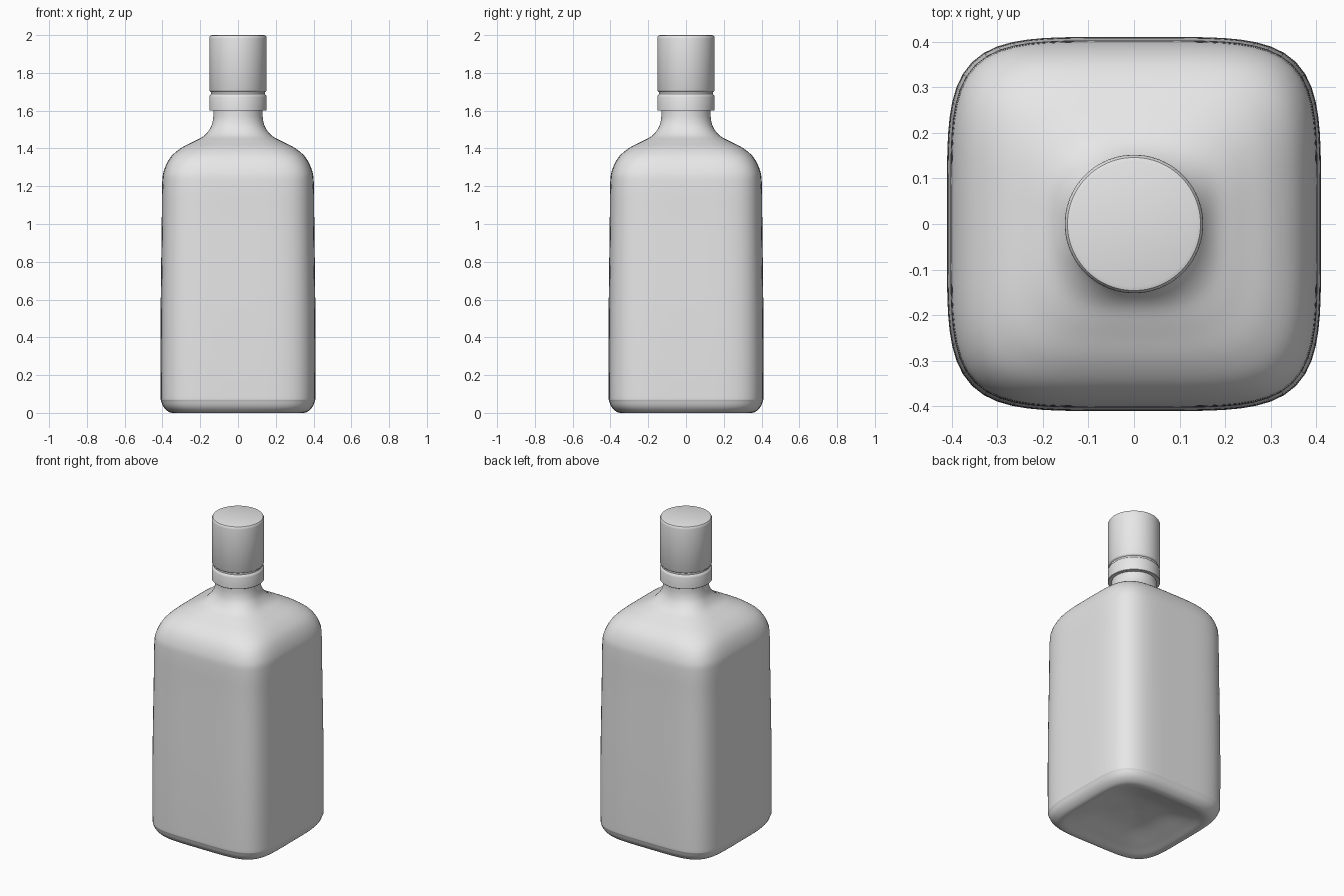
import bpy, bmesh
from math import cos, sin, pi, radians
from mathutils import Vector

cube = bpy.data.objects.get("Cube")
if cube:
    bpy.data.objects.remove(cube, do_unlink=True)

SEGMENTS = 96

grey = bpy.data.materials.new("plain grey")
grey.use_nodes = True
grey.diffuse_color = (0.8, 0.8, 0.8, 1)
grey.node_tree.nodes["Principled BSDF"].inputs["Base Color"].default_value = grey.diffuse_color


def smooth_profile(points, steps):
    """Catmull-Rom curve through the profile points."""
    pts = [Vector(p) for p in points]
    out = []
    for i in range(len(pts) - 1):
        a, b, c, d = (pts[max(0, min(j, len(pts) - 1))] for j in range(i - 1, i + 3))
        for k in range(steps):
            t = k / steps
            out.append(b + (c - a) * t / 2
                       + (a * 2 - b * 5 + c * 4 - d) * t**2 / 2
                       + (b * 3 - a - c * 3 + d) * t**3 / 2)
    return out + [pts[-1]]


def ring_loft(name, profile):
    """Loft (half width, z, roundness) rings; roundness 2 is a circle, higher is squarer."""
    bm = bmesh.new()
    rings = []
    for w, z, n in profile:
        ring = []
        for i in range(SEGMENTS):
            a = 2 * pi * i / SEGMENTS
            r = w / (abs(cos(a))**n + abs(sin(a))**n)**(1 / n)
            ring.append(bm.verts.new((r * cos(a), r * sin(a), z)))
        rings.append(ring)
    for low, high in zip(rings, rings[1:]):
        for i in range(SEGMENTS):
            j = (i + 1) % SEGMENTS
            bm.faces.new((low[i], low[j], high[j], high[i]))
    bm.faces.new(rings[0][::-1])
    bm.faces.new(rings[-1])
    mesh = bpy.data.meshes.new(name)
    bm.to_mesh(mesh)
    bm.free()
    mesh.materials.append(grey)
    obj = bpy.data.objects.new(name, mesh)
    bpy.context.collection.objects.link(obj)
    bpy.ops.object.select_all(action='DESELECT')
    obj.select_set(True)
    bpy.context.view_layer.objects.active = obj
    bpy.ops.object.shade_smooth_by_angle(angle=radians(35))
    return obj


# Bottle: hollowed base, square body, shoulder and round neck
bottle_profile = [
    (0.01, 0.075, 4), (0.15, 0.06, 4), (0.28, 0.02, 4.5), (0.345, 0, 4.8),
    (0.385, 0.02, 4.8), (0.406, 0.06, 4.8), (0.41, 0.12, 4.8),
    (0.41, 0.5, 4.8), (0.404, 1.0, 4.8), (0.402, 1.2, 4.8),
    (0.393, 1.28, 4.8), (0.36, 1.35, 4.6), (0.305, 1.4, 4.2),
    (0.235, 1.437, 3.6), (0.18, 1.467, 3), (0.147, 1.507, 2.4),
    (0.133, 1.55, 2.1), (0.13, 1.6, 2), (0.13, 1.65, 2),
]
ring_loft("bottle", smooth_profile(bottle_profile, 5))

# Sealing ring below the cap, with a narrow waist above it
ring_loft("cap_ring", [(w, z, 2) for w, z in [
    (0.15, 1.6), (0.152, 1.602), (0.152, 1.672), (0.149, 1.681), (0.142, 1.688), (0.142, 1.72)]])

# Screw cap with rounded rims
ring_loft("screw_cap", [(w, z, 2) for w, z in [
    (0.14, 1.697), (0.148, 1.702), (0.152, 1.71), (0.152, 1.982),
    (0.1505, 1.99), (0.146, 1.997), (0.137, 2.0)]])
